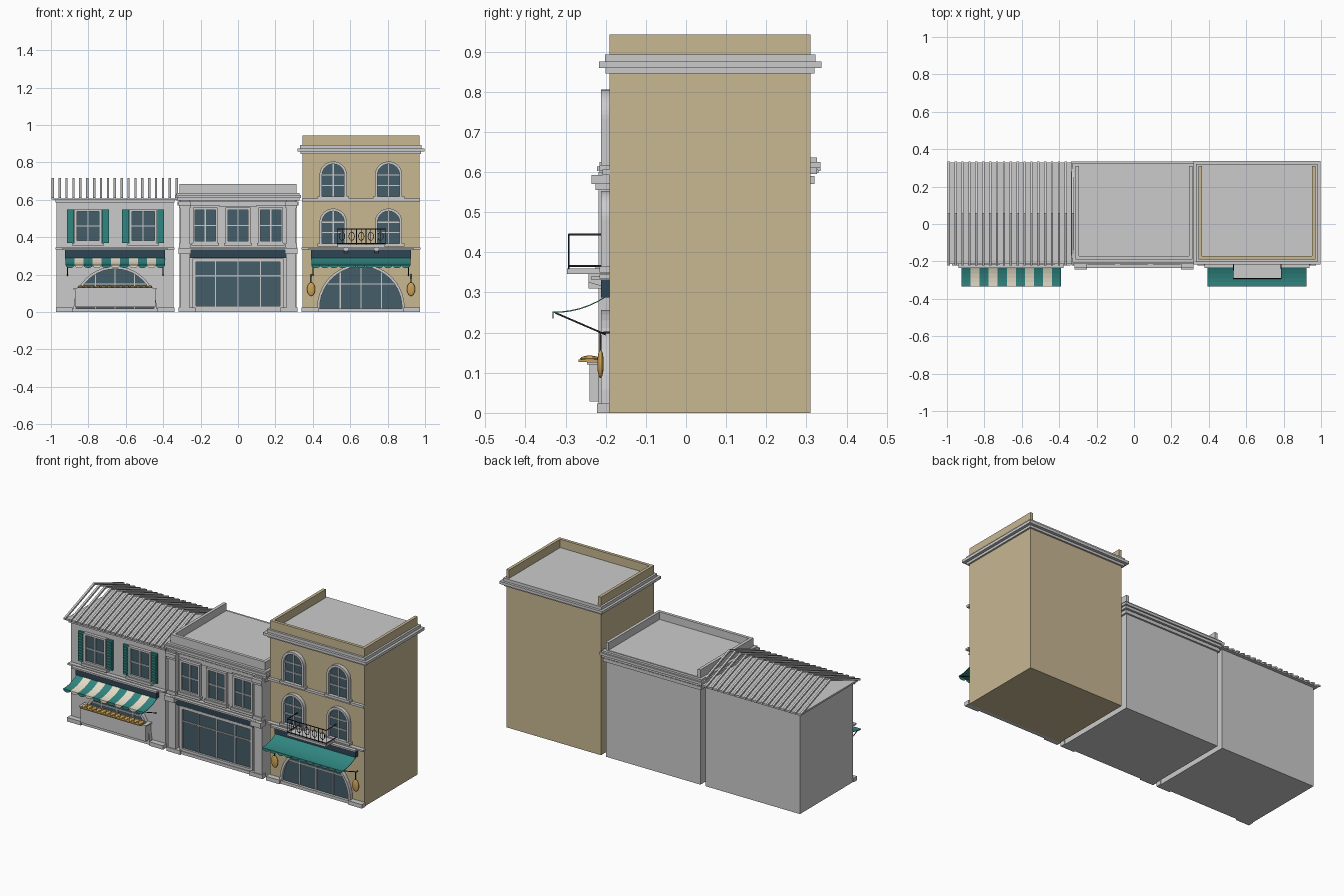
import bpy, bmesh, math
from mathutils import Vector

if "Cube" in bpy.data.objects:
    bpy.data.objects.remove(bpy.data.objects["Cube"])

def mat(name, r, g, b):
    m = bpy.data.materials.new(name)
    m.diffuse_color = (r, g, b, 1)
    m.use_nodes = True
    m.node_tree.nodes["Principled BSDF"].inputs["Base Color"].default_value = m.diffuse_color
    return m

TAN = mat("tan_stucco", 0.58, 0.48, 0.29)
TEAL = mat("teal", 0.03, 0.24, 0.22)
NAVY = mat("navy", 0.03, 0.06, 0.09)
GLASS = mat("glass", 0.06, 0.11, 0.14)
CREAM = mat("cream", 0.8, 0.73, 0.58)
GOLD = mat("gold", 0.6, 0.36, 0.09)
IRON = mat("iron", 0.02, 0.02, 0.025)
WALL, BACK = -0.19, 0.31          # facade and rear planes

def finish(name, bm, m=None):
    bmesh.ops.recalc_face_normals(bm, faces=bm.faces)
    me = bpy.data.meshes.new(name)
    bm.to_mesh(me)
    bm.free()
    ob = bpy.data.objects.new(name, me)
    bpy.context.collection.objects.link(ob)
    if m:
        me.materials.append(m)
    return ob

def boxes(name, items, m=None):
    """One object from (x0, x1, y0, y1, z0, z1) blocks."""
    bm = bmesh.new()
    for x0, x1, y0, y1, z0, z1 in items:
        vs = bmesh.ops.create_cube(bm, size=1)["verts"]
        for v in vs:
            v.co = Vector(((x0 + x1) / 2 + v.co.x * (x1 - x0), (y0 + y1) / 2 + v.co.y * (y1 - y0),
                           (z0 + z1) / 2 + v.co.z * (z1 - z0)))
    return finish(name, bm, m)

def prisms(name, profiles, a, b, m=None, axis="y"):
    """Extrude 2D profiles along y (xz profiles) or x (yz profiles); a, b are the ends."""
    bm = bmesh.new()
    for i, pts in enumerate(profiles):
        s, e = (a[i], b[i]) if isinstance(a, list) else (a, b)
        vs = [bm.verts.new((u, s, v) if axis == "y" else (s, u, v)) for u, v in pts]
        f = bm.faces.new(vs)
        ext = bmesh.ops.extrude_face_region(bm, geom=[f])["geom"]
        d = Vector((0, e - s, 0)) if axis == "y" else Vector((e - s, 0, 0))
        bmesh.ops.translate(bm, vec=d, verts=[g for g in ext if isinstance(g, bmesh.types.BMVert)])
    return finish(name, bm, m)

def tubes(name, paths, r, m=None, closed=False):
    cu = bpy.data.curves.new(name, "CURVE")
    cu.dimensions, cu.bevel_depth, cu.bevel_resolution, cu.use_fill_caps = "3D", r, 1, True
    for pts in paths:
        sp = cu.splines.new("POLY")
        sp.points.add(len(pts) - 1)
        for p, q in zip(sp.points, pts):
            p.co = (*q, 1)
        sp.use_cyclic_u = closed
    if m:
        cu.materials.append(m)
    ob = bpy.data.objects.new(name, cu)
    bpy.context.collection.objects.link(ob)

def arch(cx, hw, z0, spring, n=20):
    """Round-headed outline from bottom right, over the top, to bottom left."""
    arc = [(cx + hw * math.cos(math.pi * i / n), spring + hw * math.sin(math.pi * i / n)) for i in range(n + 1)]
    return [(cx + hw, z0)] + arc + [(cx - hw, z0)]

def arch_window(name, cx, hw, z0, spring, t, cols, bars):
    inner = arch(cx, hw - t, z0, spring)
    prisms(name + "_glass", [inner], WALL + 0.01, WALL - 0.006, GLASS)
    prisms(name + "_surround", [arch(cx, hw, z0, spring) + inner[::-1]], WALL + 0.01, WALL - 0.022)
    w, items = hw - t, []
    for k in range(1, cols):
        x = cx - w + 2 * w * k / cols
        top = spring + math.sqrt(max(w * w - (x - cx) ** 2, 0))
        items.append((x - 0.003, x + 0.003, WALL - 0.012, WALL, z0, top))
    for z in bars:
        s = math.sqrt(w * w - max(z - spring, 0) ** 2)
        items.append((cx - s, cx + s, WALL - 0.012, WALL, z - 0.003, z + 0.003))
    boxes(name + "_glazing_bars", items)

def rect_window(name, cx, hw, z0, z1, t, cols, rows):
    boxes(name + "_glass", [(cx - hw + t, cx + hw - t, WALL - 0.006, WALL + 0.01, z0 + t, z1 - t)], GLASS)
    f = [(cx - hw, cx - hw + t, WALL - 0.018, WALL, z0, z1), (cx + hw - t, cx + hw, WALL - 0.018, WALL, z0, z1),
         (cx - hw + t, cx + hw - t, WALL - 0.018, WALL, z1 - t, z1), (cx - hw + t, cx + hw - t, WALL - 0.018, WALL, z0, z0 + t)]
    for k in range(1, cols):
        x = cx - hw + 2 * hw * k / cols
        f.append((x - 0.003, x + 0.003, WALL - 0.012, WALL, z0 + t, z1 - t))
    for k in range(1, rows):
        z = z0 + (z1 - z0) * k / rows
        f.append((cx - hw + t, cx + hw - t, WALL - 0.012, WALL, z - 0.003, z + 0.003))
    boxes(name + "_frame", f)

def sill(name, cx, hw, z):
    boxes(name, [(cx - hw, cx + hw, WALL - 0.026, WALL, z - 0.015, z)])

def awning(name, x0, x1, mats):
    """Sagging canopy in stripes, with a scalloped front edge and two iron arms."""
    n = 11
    w = (x1 - x0) / n
    curve = [(-0.333 + 0.135 * t / 6, 0.252 + 0.04 * (t / 6) ** 2.2) for t in range(7)]
    section = curve + [(y, z - 0.003) for y, z in curve[::-1]]
    for k, m in enumerate(mats):
        ids = range(k, n, len(mats))
        prisms(f"{name}_canopy_{k}", [section] * len(ids), [x0 + w * i for i in ids], [x0 + w * (i + 1) for i in ids], m, "x")
        scal = [[(x0 + w * (i + 0.5) + w / 2 * math.cos(math.pi * j / 8), 0.251 - 0.016 * math.sin(math.pi * j / 8))
                 for j in range(9)] for i in ids]
        prisms(f"{name}_valance_{k}", scal, -0.333, -0.330, m)
    tubes(name + "_arms", [[(x, -0.325, 0.249), (x, -0.2, 0.195)] for x in (x0 + 0.01, x1 - 0.01)], 0.0025, IRON)

def shell(name, cx, top, m=None):
    boxes(name + "_body", [(cx - 0.3125, cx + 0.3125, WALL, BACK, 0, top)], m)
    # plinth either side of the shopfront, belt course and sign board
    boxes(name + "_plinth", [(cx + s - 0.045, cx + s + 0.045, -0.222, WALL, 0, 0.024) for s in (-0.272, 0.272)]
          + [(cx - 0.24, cx + 0.24, -0.212, WALL, 0, 0.018)])
    boxes(name + "_belt_course", [(cx - 0.318, cx + 0.318, -0.215, WALL, 0.335, 0.345),
                                  (cx - 0.28, cx + 0.28, -0.235, WALL, 0.331, 0.341)])
    boxes(name + "_sign_board", [(cx - 0.268, cx + 0.268, -0.212, WALL, 0.288, 0.332)], NAVY)

def cornice(name, cx, z, tiers):
    boxes(name, [(cx - 0.3125 - o, cx + 0.3125 + o, WALL - o, BACK + o, z + a, z + b) for o, a, b in tiers])

def parapet(name, cx, z0, z1, m=None):
    """Front and side walls; the rear is open."""
    h, t = 0.3125, 0.018
    boxes(name, [(cx - h, cx + h, WALL, WALL + t, z0, z1), (cx - h, cx - h + t, WALL + t, BACK, z0, z1),
                 (cx + h - t, cx + h, WALL + t, BACK, z0, z1)], m)

# ---- Left building: bakery-like shop with ribbed roof ----
A = -0.657
shell("left", A, 0.6)
boxes("left_eave", [(A - 0.33, A + 0.325, -0.215, 0.33, 0.598, 0.608), (A - 0.32, A + 0.318, -0.205, WALL, 0.585, 0.598)])
ribs = [A - 0.333 + 0.0368 * i for i in range(19)]
rib = [(-0.222, 0.602), (0.057, 0.705), (0.335, 0.602), (0.335, 0.613), (0.057, 0.716), (-0.222, 0.613)]
prisms("left_roof_ribs", [rib] * 19, [x - 0.006 for x in ribs], [x + 0.006 for x in ribs], axis="x")
for i, cx in enumerate((-0.802, -0.507)):
    rect_window(f"left_window_{i}", cx, 0.072, 0.37, 0.55, 0.012, 2, 2)
    sill(f"left_window_sill_{i}", cx, 0.085, 0.37)
    shut = []
    for s in (-1, 1):
        x = cx + s * 0.094
        shut += [(x - 0.018, x + 0.018, -0.202, WALL, 0.37, 0.548)]
        shut += [(x - 0.014, x + 0.014, -0.208, -0.2, 0.378 + 0.0166 * k, 0.387 + 0.0166 * k) for k in range(10)]
    boxes(f"left_shutters_{i}", shut, TEAL)
arch_window("left_shop_arch", A, 0.222, 0.018, 0.022, 0.014, 4, (0.15,))
boxes("left_counter", [(A - 0.215, A + 0.215, -0.24, WALL, 0.028, 0.12), (A - 0.222, A + 0.222, -0.246, WALL, 0.12, 0.127)])
boxes("left_bread_tray", [(A - 0.2, A + 0.2, -0.268, -0.212, 0.127, 0.133)], GOLD)
bm = bmesh.new()
for i in range(13):
    vs = bmesh.ops.create_uvsphere(bm, u_segments=10, v_segments=6, radius=1)["verts"]
    for v in vs:
        v.co = Vector((A - 0.186 + 0.031 * i + v.co.x * 0.013, -0.24 + v.co.y * 0.024, 0.135 + v.co.z * 0.008))
finish("left_loaves", bm, GOLD)
awning("left_awning", -0.922, -0.39, (TEAL, CREAM))

# ---- Middle building: pilastered front ----
shell("middle", 0, 0.64)
cornice("middle_cornice", 0, 0.57, [(0.01, 0.0, 0.02), (0.016, 0.025, 0.04), (0.025, 0.04, 0.055), (0.016, 0.055, 0.066)])
parapet("middle_parapet", 0, 0.63, 0.685)
for i, x in enumerate((-0.285, 0.285)):
    boxes(f"middle_pilaster_{i}", [(x - 0.026, x + 0.026, -0.218, WALL, 0.02, 0.6),
                                   (x - 0.034, x + 0.034, -0.235, WALL, 0.57, 0.592),
                                   (x - 0.03, x + 0.03, -0.226, WALL, 0.555, 0.57),
                                   (x - 0.03, x + 0.03, -0.226, WALL, 0.345, 0.365),
                                   (x - 0.034, x + 0.034, -0.243, WALL, 0.31, 0.34)])
for i, cx in enumerate((-0.175, 0, 0.175)):
    rect_window(f"middle_window_{i}", cx, 0.066, 0.368, 0.558, 0.012, 2, 2)
    sill(f"middle_window_sill_{i}", cx, 0.074, 0.37)
boxes("middle_name_plate", [(-0.1, 0.1, -0.2, WALL, 0.562, 0.576)])
rect_window("middle_shopfront", 0, 0.242, 0.016, 0.285, 0.017, 4, 1)
boxes("middle_transom", [(-0.225, 0.225, -0.204, WALL, 0.19, 0.197)])

# ---- Right building: tall, arched windows and balcony ----
C = 0.657
shell("right", C, 0.89, TAN)
cornice("right_cornice", C, 0.845, [(0.01, 0.0, 0.014), (0.027, 0.014, 0.03), (0.012, 0.03, 0.048)])
parapet("right_parapet", C, 0.88, 0.943, TAN)
boxes("right_upper_belt", [(C - 0.316, C + 0.316, -0.208, WALL, 0.592, 0.606)])
for row, z in enumerate((0.365, 0.617)):
    for i, cx in enumerate((C - 0.148, C + 0.148)):
        arch_window(f"right_window_{row}_{i}", cx, 0.073, z, z + 0.115, 0.014, 2, (z + 0.06, z + 0.115))
        sill(f"right_window_sill_{row}_{i}", cx, 0.084, z)
arch_window("right_shop_arch", C, 0.234, 0.016, 0.022, 0.014, 4, (0.15,))
awning("right_awning", 0.392, 0.922, (TEAL,))
# balcony slab, brackets and ironwork
X0, X1, Y = 0.531, 0.787, -0.292
boxes("balcony_slab", [(X0, X1, Y - 0.005, WALL, 0.346, 0.36)])
prisms("balcony_brackets", [[(WALL, 0.31), (-0.243, 0.325), (-0.243, 0.346), (WALL, 0.346)]] * 2,
       [0.568, 0.73], [0.588, 0.75], axis="x")
rails = [[(X0, WALL, z), (X0, Y, z), (X1, Y, z), (X1, WALL, z)] for z in (0.444, 0.366)]
tubes("balcony_rails", rails, 0.0028, IRON)
balusters = [(X0 + (X1 - X0) * k / 10, Y) for k in range(11)] 
tubes("balcony_balusters", [[(x, y, 0.358), (x, y, 0.444)] for x, y in balusters], 0.0018, IRON)
tubes("balcony_rings", [[(X0 + (X1 - X0) * (k + 0.5) / 5 + 0.015 * math.cos(a * math.pi / 8), Y,
                          0.405 + 0.022 * math.sin(a * math.pi / 8)) for a in range(16)] for k in range(5)],
      0.0018, IRON, True)
# oval wall lanterns on short rods
for i, x in enumerate((0.391, 0.925)):
    bpy.ops.mesh.primitive_uv_sphere_add(segments=20, ring_count=12, radius=1, location=(x, -0.213, 0.122))
    ob = bpy.context.object
    ob.name = f"lantern_{i}"
    ob.scale = (0.022, 0.008, 0.036)
    ob.data.materials.append(GOLD)
    bpy.ops.object.shade_smooth_by_angle()
    tubes(f"lantern_rod_{i}", [[(x, WALL, 0.2), (x, -0.213, 0.2), (x, -0.213, 0.15)]], 0.003, IRON)
